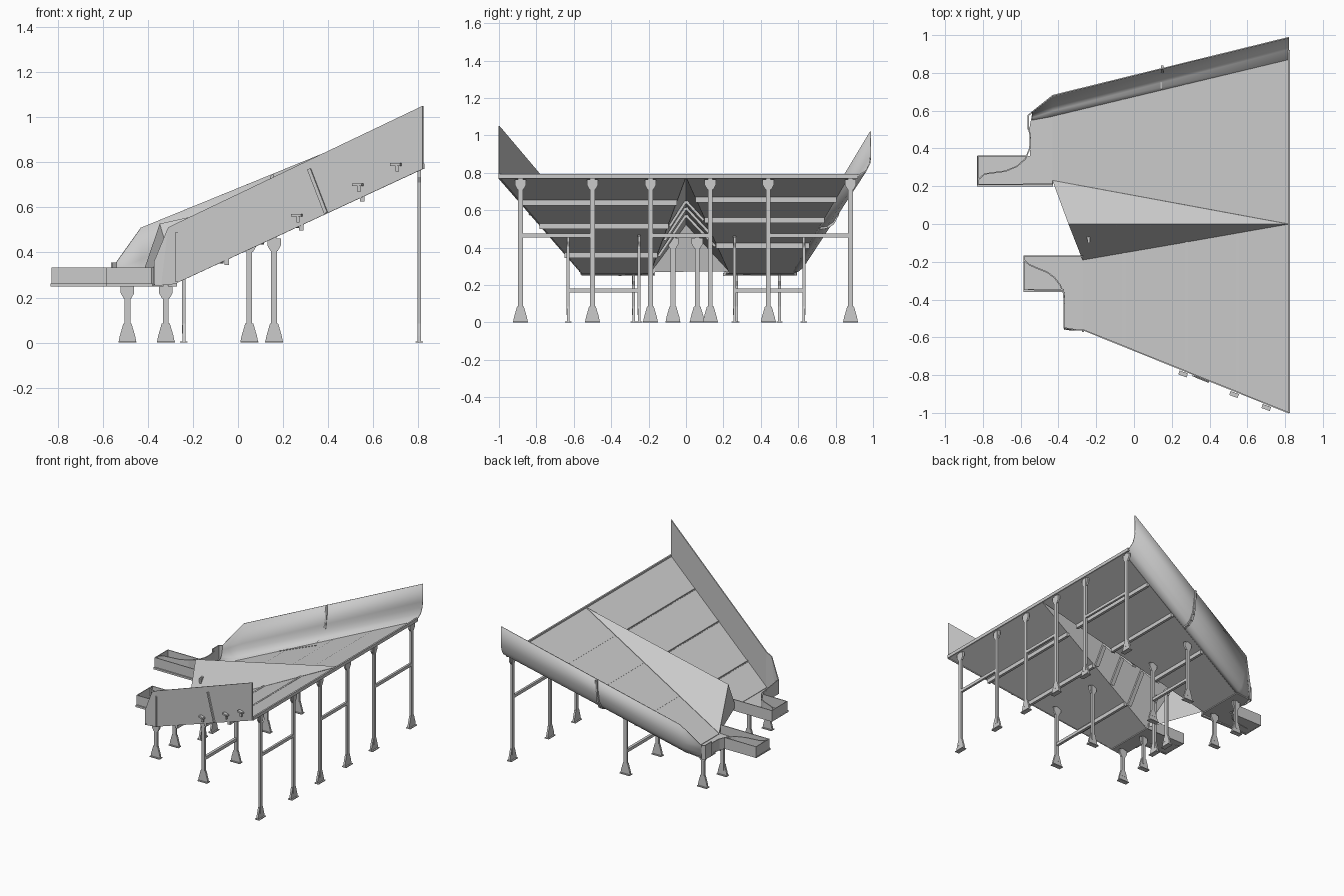
import bpy, bmesh
from mathutils import Vector

if "Cube" in bpy.data.objects:
    bpy.data.objects.remove(bpy.data.objects["Cube"])

X1, Z1 = 0.82, 0.78                      # high end of the table


def zf(x):                               # front deck height
    return Z1 - 0.468 * (X1 - x)


def zr(x):                               # rear deck height
    return Z1 - 0.408 * (X1 - x)


def mesh(name, verts, faces, thick=0.0):
    me = bpy.data.meshes.new(name)
    me.from_pydata([tuple(v) for v in verts], [], faces)
    bm = bmesh.new()
    bm.from_mesh(me)
    bmesh.ops.recalc_face_normals(bm, faces=bm.faces)
    bm.to_mesh(me)
    bm.free()
    ob = bpy.data.objects.new(name, me)
    bpy.context.collection.objects.link(ob)
    if thick:
        m = ob.modifiers.new("thickness", 'SOLIDIFY')
        m.thickness, m.offset = thick, 0
    return ob


def sheet(name, pts, thick=0.008):
    return mesh(name, pts, [tuple(range(len(pts)))], thick)


def strip(name, lo, hi, thick=0.007):    # wall between two matching paths
    n = len(lo)
    return mesh(name, lo + hi, [(i, i + 1, n + i + 1, n + i) for i in range(n - 1)], thick)


def fence(name, path, z0, z1):           # vertical wall over a ground path
    return strip(name, [(x, y, z0) for x, y in path], [(x, y, z1) for x, y in path])


def bar(name, p, q, w, h):               # rectangular bar from p to q
    p, q = Vector(p), Vector(q)
    d = (q - p).normalized()
    ref = Vector((1, 0, 0)) if abs(d.z) > 0.95 else Vector((0, 0, 1))
    s = d.cross(ref).normalized()
    u = s.cross(d)
    v = [c + s * a * w / 2 + u * b * h / 2 for c in (p, q)
         for a, b in ((-1, -1), (1, -1), (1, 1), (-1, 1))]
    return mesh(name, v, [(0, 1, 2, 3), (4, 5, 6, 7), (0, 1, 5, 4), (1, 2, 6, 5),
                          (2, 3, 7, 6), (3, 0, 4, 7)])


def leg(name, x, y, top, along):         # pole, flared foot and gusset plate
    def plate(part, prof, t=0.014):
        pts = [(x, y + a, z) if along == 'y' else (x + a, y, z) for a, z in prof]
        sheet(name + part, pts, t)
    if along == 'y':
        bar(name + "_pole", (x, y, 0.04), (x, y, top), 0.026, 0.016)
    else:
        bar(name + "_pole", (x, y, 0.04), (x, y, top), 0.016, 0.026)
    plate("_foot", [(-.04, 0), (.04, 0), (.034, .03), (.018, .085), (-.018, .085), (-.034, .03)])
    plate("_base", [(-.04, 0), (.04, 0), (.04, .006), (-.04, .006)], 0.034)
    g = top - 0.005
    plate("_gusset", [(-.03, g), (.03, g), (.03, g - .03), (.016, g - .055),
                      (-.016, g - .055), (-.03, g - .03)])


# Sloping decks
sheet("front_deck", [(X1, -1, Z1), (X1, 0, Z1), (-.27, -.19, zf(-.27)), (-.27, -.56, zf(-.27))])
sheet("rear_deck", [(X1, 0, Z1), (X1, .87, Z1), (-.43, .57, zr(-.43)), (-.43, .23, zr(-.43))])
bar("high_edge_beam", (X1, -1, Z1 + .002), (X1, .92, Z1 + .002), 0.012, 0.024)

# Central ridge divider
tip, peak = (X1, 0, Z1 + .004), (-.345, 0, .525)
fl, rl = (-.27, -.19, .27), (-.43, .23, .275)
mesh("divider", [tip, peak, fl, rl], [(0, 1, 2), (0, 3, 1), (1, 3, 2)], 0.006)
for x in (-.08, .1, .26):
    t = (X1 - x)
    top = (x, 0, .513 + .222 * (x + .35))
    a = (x, -.174 * t + .01, zf(x) - .005)
    b = (x, .184 * t - .01, zr(x) - .005)
    bar("divider_rib", top, a, 0.03, 0.014)
    bar("divider_rib", top, b, 0.03, 0.014)

# Front side wall with its rounded-off low end
strip("front_wall",
      [(X1, -1, Z1 - .01), (-.27, -.56, .265), (-.34, -.56, .255), (-.37, -.55, .255), (-.37, -.36, .255)],
      [(X1, -1, 1.05), (-.27, -.56, .53), (-.31, -.56, .51), (-.37, -.55, .36), (-.37, -.36, .335)])


def front_y(x):
    return -.56 - .4037 * (x + .27)


bar("front_wall_joint", (.315, front_y(.315) - .006, .77), (.39, front_y(.39) - .006, .575), 0.012, 0.016)
bar("front_corner_post", (-.27, -.565, .27), (-.27, -.565, .49), 0.014, 0.012)
for x, z in ((.26, .555), (.53, .69), (.70, .78)):
    y = front_y(x)
    bar("wall_bracket", (x - .022, y - .012, z + .01), (x + .022, y - .028, z + .01), 0.022, 0.012)
    bar("wall_bracket_stem", (x + .006, y - .02, z - .022), (x + .006, y - .02, z + .006), 0.014, 0.014)

# Rear side wall with curved foot, lofted through three sections
sections = [
    (X1, [(.87, .78), (.925, .787), (.962, .81), (.982, .85), (.987, .89), (.987, 1.02)]),
    (-.43, [(.57, .27), (.60, .275), (.625, .295), (.643, .33), (.655, .37), (.68, .51)]),
    (-.54, [(.55, .255), (.565, .26), (.575, .275), (.583, .295), (.588, .32), (.592, .355)])]
n = 6
rear = mesh("rear_wall", [(x, y, z) for x, s in sections for y, z in s],
            [(k * n + i, k * n + i + 1, k * n + n + i + 1, k * n + n + i)
             for k in range(2) for i in range(n - 1)], 0.007)
bpy.context.view_layer.objects.active = rear
rear.select_set(True)
bpy.ops.object.shade_smooth_by_angle()
rear.select_set(False)
f = (.15 + .43) / (X1 + .43)
rib = [(.15, a[0] + (b[0] - a[0]) * f + .006, a[1] + (b[1] - a[1]) * f - .003)
       for a, b in zip(sections[1][1], sections[0][1])]
for p, q in zip(rib, rib[1:]):
    bar("rear_wall_joint", p, q, 0.02, 0.014)

# Rear landing, chute and curved guide
ZB = 0.255
sheet("rear_landing", [(-.43, .21, ZB + .01), (-.43, .58, ZB + .01), (-.54, .58, ZB), (-.555, .5, ZB),
                       (-.55, .36, ZB), (-.83, .36, ZB), (-.83, .21, ZB)])
fence("rear_chute_walls", [(-.43, .21), (-.825, .21), (-.825, .36), (-.57, .36)], .25, .333)
fence("rear_chute_guide", [(-.54, .592), (-.56, .575), (-.56, .52), (-.548, .46), (-.552, .40),
                           (-.575, .345), (-.62, .305), (-.68, .28), (-.79, .265), (-.825, .235)], .25, .333)
bar("rear_chute_flange", (-.43, .205, .256), (-.83, .205, .256), 0.014, 0.014)
fence("rear_landing_end", [(-.54, .59), (-.56, .575), (-.56, .5)], .25, .355)

# Front landing, chute and curved guide
sheet("front_landing", [(-.27, -.17, ZB + .01), (-.585, -.17, ZB), (-.585, -.35, ZB),
                        (-.37, -.35, ZB), (-.37, -.56, ZB), (-.27, -.56, ZB + .01)])
fence("front_chute_walls", [(-.27, -.17), (-.582, -.17), (-.582, -.348), (-.37, -.348)], .25, .333)
fence("front_chute_guide", [(-.582, -.19), (-.555, -.215), (-.51, -.235), (-.46, -.255), (-.42, -.285),
                            (-.39, -.325), (-.372, -.37), (-.37, -.42)], .25, .333)
bar("front_chute_flange", (-.37, -.353, .256), (-.585, -.353, .256), 0.014, 0.014)

# Cross beams below the decks and seam strips on the front deck
for x in (-.05, .28, .55):
    yi, yo = -.174 * (X1 - x), front_y(x)
    bar("front_cross_beam", (x, yi, zf(x) - .014), (x, yo, zf(x) - .014), 0.02, 0.03)
    bar("front_deck_seam", (x, yi, zf(x) + .005), (x, yo, zf(x) + .005), 0.012, 0.008)
    yo = .87 - .24 * (X1 - x)
    bar("rear_cross_beam", (x, .184 * (X1 - x), zr(x) - .014), (x, yo, zr(x) - .014), 0.02, 0.03)

# Bolt rows along the rear deck
for i in range(12):
    x = -.1 + i * .026
    bar("deck_bolt", (x, .64, zr(x) + .002), (x, .64, zr(x) + .009), 0.008, 0.008)

# Tall legs at the high end, braced in pairs
for ya, yb in ((-.885, -.5), (-.19, .13), (.44, .88)):
    for y in (ya, yb):
        leg("high_leg", .803, y, Z1 - .01, 'y')
    bar("high_leg_brace", (.803, ya, .465), (.803, yb, .465), 0.016, 0.022)

# Middle leg pairs
for x, ya, yb, hz in ((.16, -.63, -.25, zf), (.05, .26, .63, zr)):
    for y in (ya, yb):
        leg("middle_leg", x, y, hz(x) - .005, 'x')
    bar("middle_leg_brace", (x, ya, .17), (x, yb, .17), 0.02, 0.022)

# Short legs under the landings and the pair under the divider
for x, y in ((-.32, -.5), (-.32, -.28), (-.49, .5), (-.49, .27)):
    leg("landing_leg", x, y, ZB, 'x')
for y in (-.07, .06):
    leg("divider_leg", -.24, y, .455, 'y')
